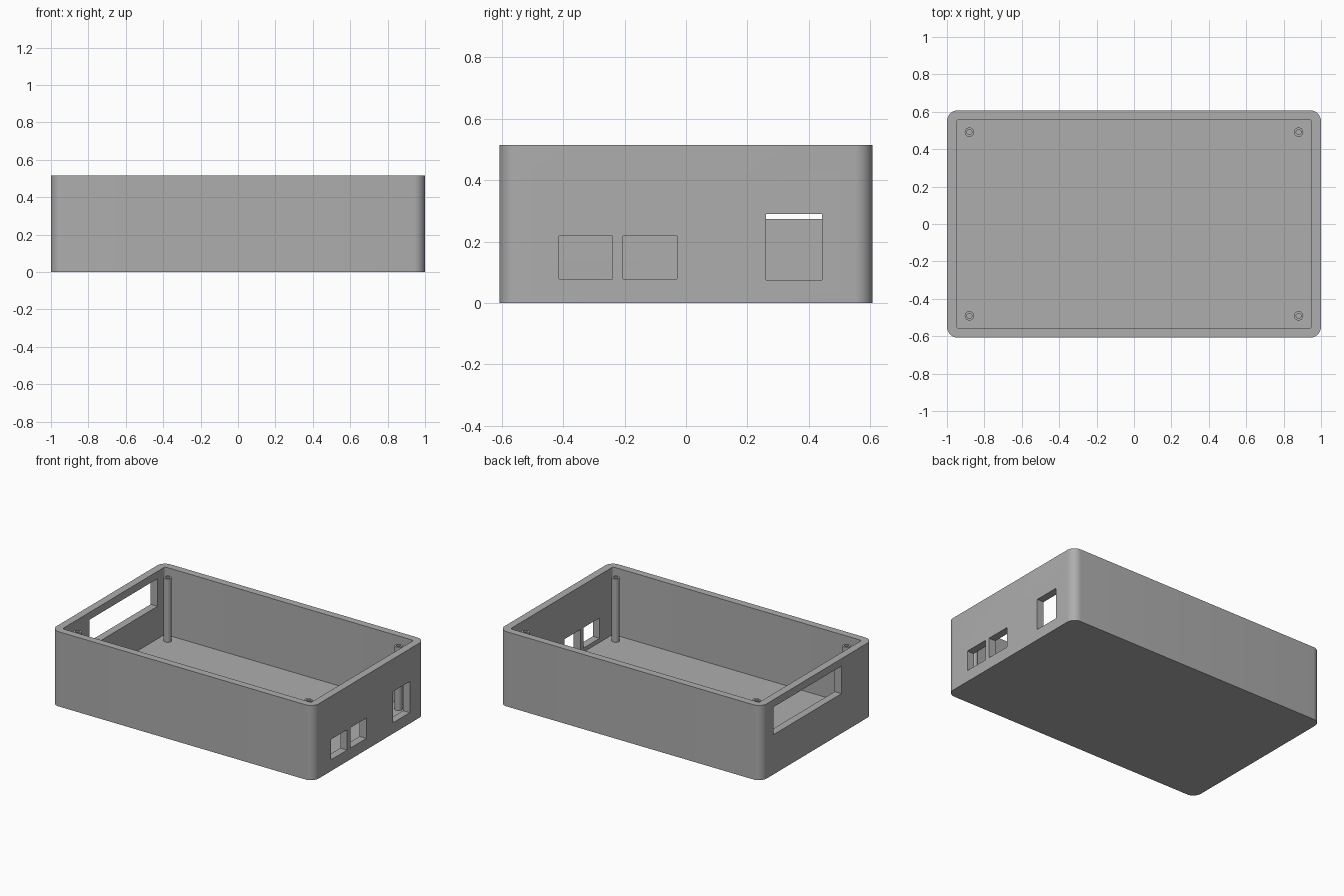
import bpy
import bmesh
import math
from mathutils import Matrix, Vector

cube = bpy.data.objects.get("Cube")
if cube:
    bpy.data.objects.remove(cube, do_unlink=True)

GREY = (0.42, 0.42, 0.42, 1.0)
grey = bpy.data.materials.new("plain grey")
grey.use_nodes = True
grey.diffuse_color = GREY
grey.node_tree.nodes["Principled BSDF"].inputs["Base Color"].default_value = GREY

HEIGHT, FLOOR, POST_TOP = 0.515, 0.05, 0.487


def finish(name, bm):
    mesh = bpy.data.meshes.new(name)
    bm.to_mesh(mesh)
    bm.free()
    mesh.materials.append(grey)
    obj = bpy.data.objects.new(name, mesh)
    bpy.context.collection.objects.link(obj)
    return obj


def box(name, low, high, radius=0.0):
    """Box between two corners, with optional rounded upright edges."""
    low, high = Vector(low), Vector(high)
    bm = bmesh.new()
    bmesh.ops.create_cube(bm, size=1, matrix=Matrix.Translation((low + high) / 2)
                          @ Matrix.Diagonal((*(high - low), 1)))
    if radius:
        upright = [e for e in bm.edges
                   if abs(e.verts[0].co.z - e.verts[1].co.z) > 0.1]
        bmesh.ops.bevel(bm, geom=upright, offset=radius, segments=10,
                        profile=0.5, affect='EDGES')
    return finish(name, bm)


def tube(name, x, y, bottom, top, outer, inner, sides=32):
    """Upright hollow post, open at the top."""
    bm = bmesh.new()
    rings = []
    for r, z in ((outer, bottom), (outer, top), (inner, top), (inner, bottom)):
        rings.append([bm.verts.new((x + r * math.cos(math.tau * i / sides),
                                    y + r * math.sin(math.tau * i / sides), z))
                      for i in range(sides)])
    for a, b in zip(rings, rings[1:]):
        for i in range(sides):
            j = (i + 1) % sides
            bm.faces.new((a[i], a[j], b[j], b[i]))
    return finish(name, bm)


def smooth(obj):
    bpy.ops.object.select_all(action='DESELECT')
    obj.select_set(True)
    bpy.context.view_layer.objects.active = obj
    bpy.ops.object.shade_smooth_by_angle(angle=math.radians(30))


# Open case with rounded outer corners
case = box("case", (-1, -0.608, 0), (1, 0.608, HEIGHT), 0.06)
cutters = [box("cavity_cutter", (-0.948, -0.558, FLOOR), (0.948, 0.558, 0.7), 0.012)]

# Port openings on the left wall, wide window on the right wall
ports = [(-0.413, -0.24, 0.078, 0.218), (-0.205, -0.03, 0.078, 0.218),
         (0.26, 0.443, 0.075, 0.29)]
for y0, y1, z0, z1 in ports:
    cutters.append(box("port_cutter", (0.9, y0, z0), (1.1, y1, z1)))
cutters.append(box("window_cutter", (-1.1, -0.265, 0.274), (-0.9, 0.477, 0.464)))

bpy.context.view_layer.objects.active = case
for cutter in cutters:
    mod = case.modifiers.new("cut", 'BOOLEAN')
    mod.operation, mod.solver, mod.object = 'DIFFERENCE', 'EXACT', cutter
    bpy.ops.object.modifier_apply(modifier=mod.name)
    bpy.data.objects.remove(cutter, do_unlink=True)
smooth(case)

# Screw posts in the four corners
for end, sy in (("front", -1), ("back", 1)):
    for side, sx in (("right", -1), ("left", 1)):
        smooth(tube(f"{end}_{side}_post", sx * 0.88, sy * 0.491,
                    FLOOR, POST_TOP, 0.025, 0.013))
